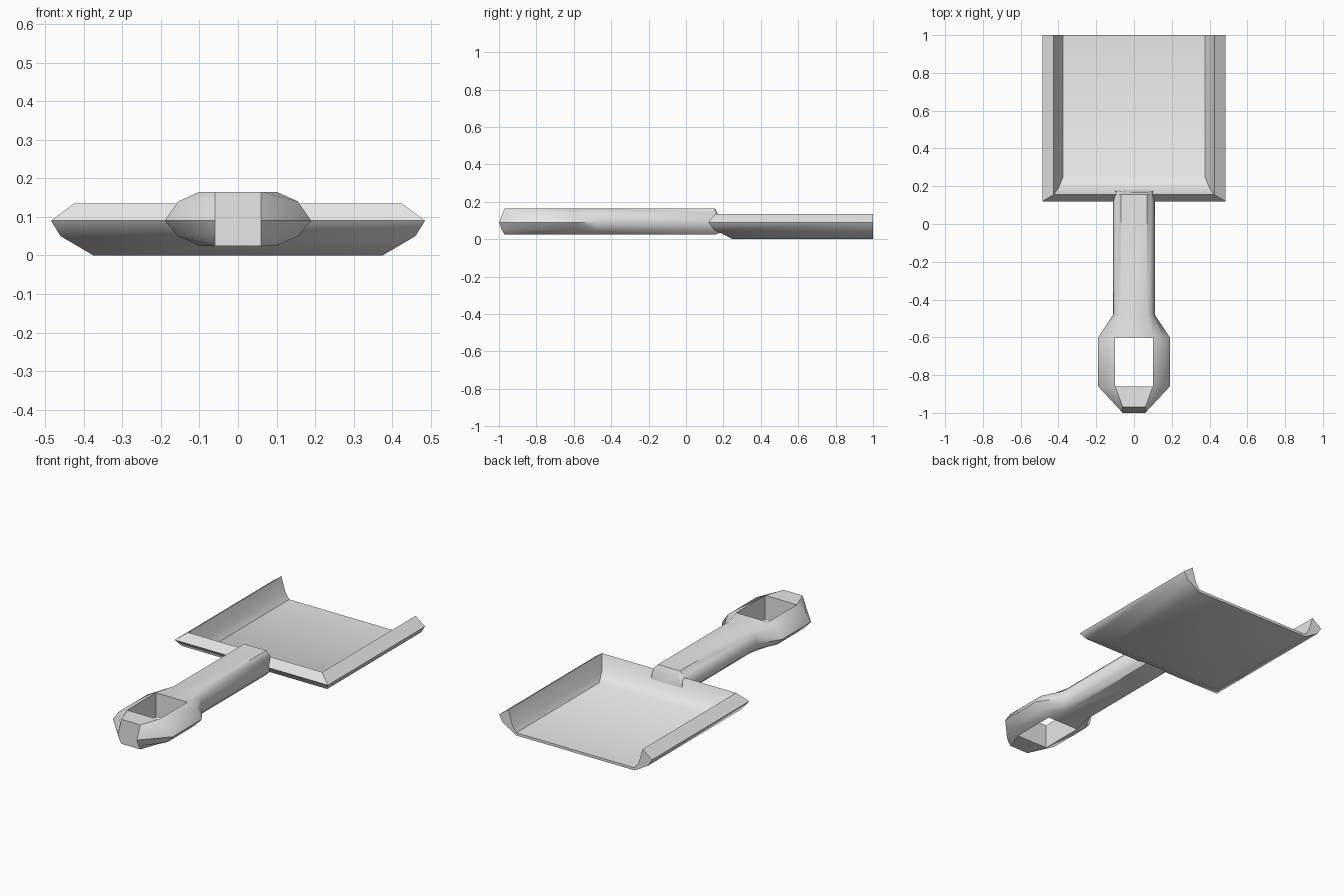
import bpy, bmesh

if "Cube" in bpy.data.objects:
    bpy.data.objects.remove(bpy.data.objects["Cube"])

grey = bpy.data.materials.new("light grey")
grey.diffuse_color = (0.8, 0.8, 0.8, 1)
grey.use_nodes = True
grey.node_tree.nodes["Principled BSDF"].inputs["Base Color"].default_value = grey.diffuse_color


def finish(bm, name, angle):
    bmesh.ops.recalc_face_normals(bm, faces=bm.faces)
    mesh = bpy.data.meshes.new(name)
    bm.to_mesh(mesh)
    bm.free()
    mesh.materials.append(grey)
    ob = bpy.data.objects.new(name, mesh)
    bpy.context.collection.objects.link(ob)
    bpy.ops.object.select_all(action='DESELECT')
    ob.select_set(True)
    bpy.context.view_layer.objects.active = ob
    bpy.ops.object.shade_smooth_by_angle(angle=angle)
    return ob


# Pan: rim profile (half width, back y, z) run round three sides, mitred corners
rim = [(.375, .25, 0), (.46, .15, .05), (.485, .12, .09),
       (.425, .155, .135), (.40, .19, .05), (.375, .25, .015)]
bm = bmesh.new()
rows = [[bm.verts.new(p) for p in ((-x, 1, z), (-x, y, z), (x, y, z), (x, 1, z))]
        for x, y, z in rim]
for a, b in zip(rows, rows[1:]):
    for i in range(3):
        bm.faces.new((a[i], a[i + 1], b[i + 1], b[i]))
bm.faces.new(rows[0])                                   # underside
bm.faces.new(rows[-1])                                  # inner floor
bm.faces.new((rows[0][0], rows[0][3], rows[-1][3], rows[-1][0]))  # front lip
for side in (0, 3):                                     # open ends of the rim
    bm.faces.new([r[side] for r in rows])
finish(bm, "pan", 0.7)

# Handle: ten-sided rings lofted along y.
# Each ring: half widths (flat, shoulder, middle) and y at five heights, top down
heights = (.165, .14, .09, .05, .025)
rings = [
    ((.06, .06, .06), (-.97, -.98, -1, -.985, -.97)),
    ((.10, .155, .19), (-.86,) * 5),
    ((.10, .155, .19), (-.60,) * 5),
    ((.07, .095, .11), (-.48,) * 5),
    ((.07, .095, .11), (.155,) * 5),
    ((.065, .085, .10), (.17, .17, .175, .18, .185)),
]
bm = bmesh.new()
loops = []
for k, ((flat, shoulder, mid), ys) in enumerate(rings):
    xs = (flat, shoulder, mid, shoulder, flat)
    zs = (.135, .12, .09, .06, .035) if k == len(rings) - 1 else heights
    right = [bm.verts.new(p) for p in zip(xs, ys, zs)]
    left = [bm.verts.new((-x, y, z)) for x, y, z in zip(xs, ys, zs)]
    loops.append(right + left[::-1])
for k, (a, b) in enumerate(zip(loops, loops[1:])):
    for i in range(10):
        if k == 1 and i in (4, 9):                      # leave the hanging hole open
            continue
        j = (i + 1) % 10
        bm.faces.new((a[i], a[j], b[j], b[i]))
bm.faces.new(loops[0])
bm.faces.new(loops[-1])
# Walls of the hanging hole
a, b = loops[1], loops[2]
for quad in ((a[0], a[4], a[5], a[9]), (b[0], b[4], b[5], b[9]),
             (a[0], a[4], b[4], b[0]), (a[9], a[5], b[5], b[9])):
    bm.faces.new(quad)
finish(bm, "handle", 0.7)
